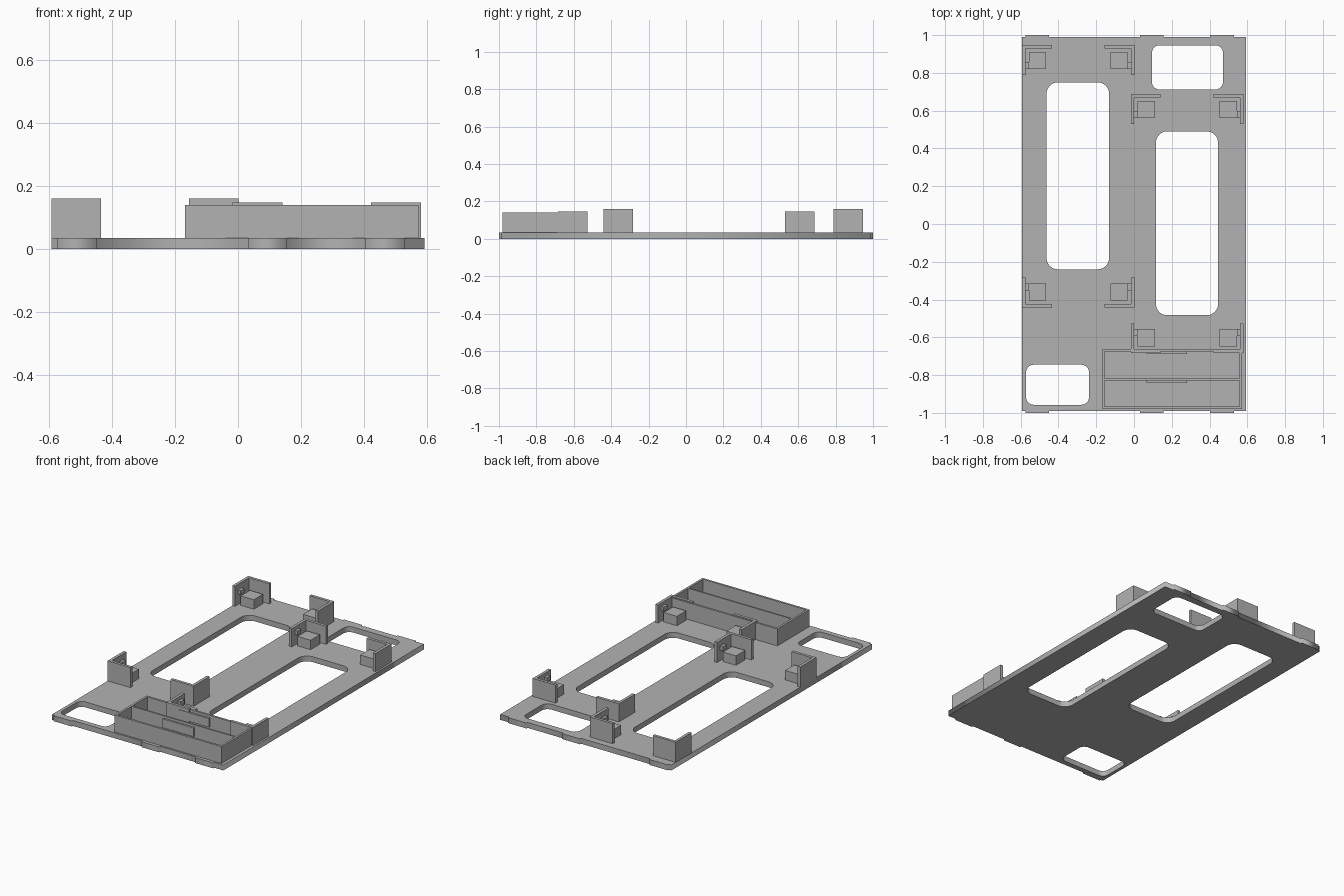
import bpy
import bmesh
from math import cos, sin, pi

if "Cube" in bpy.data.objects:
    bpy.data.objects.remove(bpy.data.objects["Cube"], do_unlink=True)

grey = bpy.data.materials.new("plain grey")
grey.use_nodes = True
grey.diffuse_color = (0.45, 0.45, 0.45, 1)
grey.node_tree.nodes["Principled BSDF"].inputs["Base Color"].default_value = grey.diffuse_color

PLATE_TOP = 0.034
HALF_X, HALF_Y = 0.592, 0.99


def boxes(name, extents):
    """One object made of axis-aligned boxes, each ((x, x), (y, y), (z, z))."""
    bm = bmesh.new()
    for box in extents:
        verts = bmesh.ops.create_cube(bm, size=1)["verts"]
        for v in verts:
            v.co = [min(r) if c < 0 else max(r) for c, r in zip(v.co, box)]
    mesh = bpy.data.meshes.new(name)
    bm.to_mesh(mesh)
    bm.free()
    mesh.materials.append(grey)
    obj = bpy.data.objects.new(name, mesh)
    bpy.context.collection.objects.link(obj)
    return obj


def rounded_rect(x0, x1, y0, y1, r, steps=8):
    """Outline of a rectangle with rounded corners."""
    points = []
    corners = [(x1 - r, y1 - r), (x0 + r, y1 - r), (x0 + r, y0 + r), (x1 - r, y0 + r)]
    for i, (cx, cy) in enumerate(corners):
        for k in range(steps + 1):
            a = (i + k / steps) * pi / 2
            points.append((cx + r * cos(a), cy + r * sin(a)))
    return points


# Base plate outline, with three shallow tabs on each short edge
tabs = [(-0.575, -0.449), (0.033, 0.156), (0.403, 0.53)]
front_edge = [(-HALF_X, -HALF_Y)]
for a, b in tabs:
    front_edge += [(a, -HALF_Y), (a, -1), (b, -1), (b, -HALF_Y)]
front_edge.append((HALF_X, -HALF_Y))
outline = front_edge + [(x, -y) for x, y in reversed(front_edge)]

# Rounded openings: two long slots and two small windows
openings = [
    rounded_rect(-0.463, -0.132, -0.24, 0.75, 0.06),
    rounded_rect(0.116, 0.445, -0.483, 0.49, 0.06),
    rounded_rect(0.095, 0.471, 0.712, 0.946, 0.04),
    rounded_rect(-0.571, -0.238, -0.957, -0.745, 0.04),
]

curve = bpy.data.curves.new("base_plate", "CURVE")
curve.dimensions = "2D"
curve.fill_mode = "BOTH"
curve.extrude = PLATE_TOP / 2
for loop in [outline] + openings:
    spline = curve.splines.new("POLY")
    spline.points.add(len(loop) - 1)
    for p, (x, y) in zip(spline.points, loop):
        p.co = (x, y, PLATE_TOP / 2, 1)
    spline.use_cyclic_u = True
curve.materials.append(grey)
plate = bpy.data.objects.new("base_plate", curve)
plate.location.z = 0
bpy.context.collection.objects.link(plate)
for p in [p for s in curve.splines for p in s.points]:
    p.co.z = 0
plate.location.z = PLATE_TOP / 2
bpy.ops.object.select_all(action="DESELECT")
plate.select_set(True)
bpy.context.view_layer.objects.active = plate
bpy.ops.object.convert(target="MESH")


# Corner holders: an L-shaped wall, a support block and a small catch
def corner_holder(name, x, y, dx, dy, top):
    def box(u0, u1, v0, v1, z0, z1):
        return ((x + dx * u0, x + dx * u1), (y + dy * v0, y + dy * v1), (z0, z1))

    length, wall = 0.158, 0.018
    base = PLATE_TOP - 0.002
    boxes(name + "_walls", [box(0, wall, 0, length, base, top),
                            box(wall, length, 0, wall, base, top)])
    boxes(name + "_block", [box(0.036, 0.127, 0.036, 0.127, base, 0.093)])
    boxes(name + "_catch", [box(wall, 0.036, 0.09, 0.127, 0.1, 0.125)])


def holder_set(name, x0, x1, y0, y1, top):
    for side, x, dx in (("right", x0, 1), ("left", x1, -1)):
        for end, y, dy in (("front", y0, 1), ("back", y1, -1)):
            corner_holder(f"{name}_{end}_{side}", x, y, dx, dy, top)


holder_set("tall_holder", -HALF_X, 0.002, -0.442, 0.947, 0.16)
holder_set("short_holder", -0.017, 0.58, -0.684, 0.687, 0.147)

# Two-compartment tray at the front
X0, X1, Y0, Y1, TOP, WALL = -0.168, 0.572, -0.98, -0.662, 0.14, 0.013
z = (PLATE_TOP - 0.002, TOP)
divider = (-0.829, -0.819)
boxes("tray_walls", [
    ((X0, X1), (Y0, Y0 + WALL), z),
    ((X0, X1), (Y1 - WALL, Y1), z),
    ((X0, X0 + WALL), (Y0 + WALL, Y1 - WALL), z),
    ((X1 - WALL, X1), (Y0 + WALL, Y1 - WALL), z),
])
boxes("tray_divider", [((X0 + WALL, X1 - WALL), divider, z)])

# Gripping ridges on the back wall of each compartment
for name, y in (("front_ridge", divider[0]), ("back_ridge", Y1 - WALL)):
    boxes(name, [((0.066, 0.28), (y - 0.012, y), (0.07, 0.125))])
